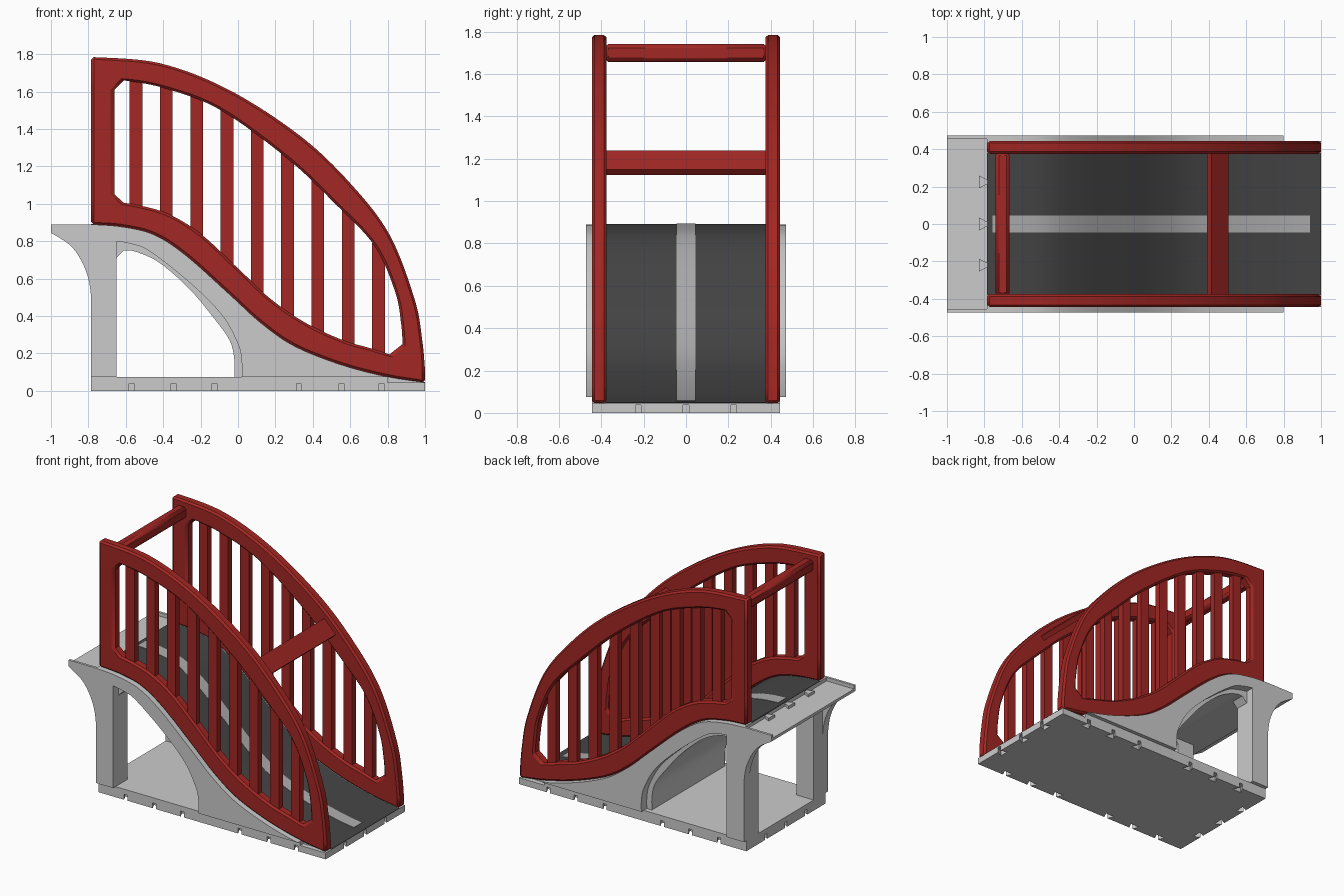
import bpy, bmesh, math

if "Cube" in bpy.data.objects:
    bpy.data.objects.remove(bpy.data.objects["Cube"])

def material(name, rgb):
    m = bpy.data.materials.new(name)
    m.diffuse_color = (*rgb, 1)
    m.use_nodes = True
    m.node_tree.nodes["Principled BSDF"].inputs["Base Color"].default_value = m.diffuse_color
    return m

RED = material("red", (0.36, 0.02, 0.017))
DARK = material("dark_grey", (0.06, 0.06, 0.06))
LIGHT = material("light_grey", (0.42, 0.42, 0.42))

def smooth(pts, steps=6):
    """Catmull-Rom curve through the points."""
    p = [pts[0]] + pts + [pts[-1]]
    out = []
    for i in range(1, len(p) - 2):
        for s in range(steps):
            t = s / steps
            a, b, c, d = p[i - 1:i + 3]
            out.append(tuple(0.5 * (2 * b[k] + (c[k] - a[k]) * t
                             + (2 * a[k] - 5 * b[k] + 4 * c[k] - d[k]) * t * t
                             + (3 * b[k] - a[k] - 3 * c[k] + d[k]) * t ** 3) for k in (0, 1)))
    return out + [pts[-1]]

def height(curve, x):
    for a, b in zip(curve, curve[1:]):
        if min(a[0], b[0]) <= x <= max(a[0], b[0]):
            return a[1] + (b[1] - a[1]) * (x - a[0]) / (b[0] - a[0])

def prism(name, outline, lo, hi, mat=None, axis="y", hole=None, bevel=0):
    """Extrude an outline (optionally with a matching hole loop) along an axis."""
    n = len(outline)
    pts = outline + (hole or [])
    m = len(pts)
    place = (lambda p, h: (p[0], h, p[1])) if axis == "y" else (lambda p, h: (p[0], p[1], h))
    verts = [place(p, h) for h in (lo, hi) for p in pts]
    nxt = lambda i: (i + 1) % n
    caps = [[i, nxt(i), nxt(i) + n, i + n] for i in range(n)] if hole else [list(range(n))]
    faces = caps + [[i + m for i in c] for c in caps]
    for s in range(0, m, n):
        faces += [[i + s, nxt(i) + s, nxt(i) + s + m, i + s + m] for i in range(n)]
    me = bpy.data.meshes.new(name)
    me.from_pydata(verts, [], faces)
    bm = bmesh.new()
    bm.from_mesh(me)
    bmesh.ops.recalc_face_normals(bm, faces=bm.faces)
    bm.to_mesh(me)
    bm.free()
    ob = bpy.data.objects.new(name, me)
    bpy.context.collection.objects.link(ob)
    if mat:
        me.materials.append(mat)
    if bevel:
        b = ob.modifiers.new("edge_chamfer", "BEVEL")
        b.width, b.segments, b.angle_limit = bevel, 1, math.radians(60)
    return ob

def pair(name, outline, lo, hi, **kw):
    prism(name + "_front", outline, -hi, -lo, **kw)
    prism(name + "_back", outline, lo, hi, **kw)

def rect(x0, x1, z0, z1):
    return [(x0, z0), (x1, z0), (x1, z1), (x0, z1)]

# Shared profile curves
ramp = smooth([(-.785, .89), (-.62, .877), (-.45, .835), (-.28, .725), (-.05, .52),
               (.12, .365), (.3, .24), (.55, .14), (.8, .075), (1, .045)], 8)
flare = smooth([(-.785, .5), (-.8, .6), (-.84, .7), (-.9, .78), (-1, .845)])
arch = smooth([(.02, .075), (.02, .15), (0, .25), (-.09, .41), (-.26, .58),
               (-.47, .745), (-.57, .785), (-.65, .8)])
vault = smooth([(-.02, .075), (-.02, .17), (-.045, .27), (-.13, .39), (-.26, .545),
                (-.42, .685), (-.55, .745), (-.61, .75)])
slab_top = [(-1, .865), (-.785, .865)]

# Base with dovetail notches along every side
base = []
ys = [-.225, 0, .225]
xs = [-.57, -.345, -.125, .325, .553, .768]
for (cx, cy), (dx, dy), spots in [((-.785, -.445), (1, 0), xs), ((1, -.445), (0, 1), ys),
                                  ((1, .445), (-1, 0), xs[::-1]), ((-.785, .445), (0, -1), ys[::-1])]:
    base.append((cx, cy))
    for s in spots:
        px, py = (s, cy) if dx else (cx, s)
        for along, inward in ((-.013, 0), (-.035, .045), (.035, .045), (.013, 0)):
            base.append((px + dx * along - dy * inward, py + dy * along + dx * inward))
prism("base_notched", base, 0, .038, axis="z")
prism("base_plate", rect(-.785, 1, -.445, .445), .038, .045, axis="z")
prism("base_floor", rect(-.785, .8, -.445, .445), .045, .075, axis="z")

# Side walls with arch opening, flared post and raised outer rim
upper = [p for p in ramp if p[0] < .805]
lower = arch + [(-.65, .075), (-.785, .075)] + flare
pair("side_wall", slab_top + upper + lower, .41, .455)
pair("side_wall_rim", [(-1, .89)] + upper + lower, .455, .472)

# Ramp body, and thicker inner posts with small gussets
prism("ramp_body", slab_top + ramp + [(1, .04), (-.02, .04)] + vault
      + [(-.87, .75)] + [p for p in flare if p[1] > .755], -.41, .41)
pair("inner_post", [(-.785, .075), (-.65, .075), (-.65, .71), (-.61, .75), (-.785, .75)], .31, .41)

# Road surface and centre stripe
def ribbon(name, x0, x1, half, lift, mat):
    c = [p for p in ramp if x0 <= p[0] <= x1]
    prism(name, [(x, z + lift) for x, z in c] + [(x, z - .004) for x, z in c[::-1]], -half, half, mat)

ribbon("ramp_surface", -.79, 1, .38, .003, DARK)
ribbon("centre_stripe", -.77, .96, .045, .006, LIGHT)

# Connector wedges on the landing
for i, y in enumerate((-.22, 0, .225)):
    prism(f"connector_{i + 1}", [(-.83, y - .035), (-.785, y - .012), (-.785, y + .012), (-.83, y + .035)],
          .86, .885, axis="z")

# Railing frames
top_out = smooth([(1, .11), (.985, .27), (.945, .487), (.81, .835), (.6, 1.11), (.33, 1.365),
                  (-.05, 1.61), (-.42, 1.752), (-.785, 1.785)], 8)
top_in = smooth([(.88, .25), (.872, .36), (.84, .53), (.73, .775), (.52, 1.0), (.26, 1.245),
                 (-.1, 1.505), (-.4, 1.62), (-.61, 1.66)], 8)
low_in = smooth([(-.61, 1.005), (-.52, .99), (-.37, .945), (-.2, .84), (0, .655), (.17, .495),
                 (.35, .37), (.55, .275), (.7, .23), (.81, .195)], 8)
pair("railing_frame", ramp + top_out + [(-.785, 1.61), (-.785, 1.05)], .375, .445, mat=RED,
     hole=low_in + top_in + [(-.66, 1.61), (-.66, 1.05)], bevel=.014)

# Railing bars
for i in range(9):
    x = -.545 + i * .162
    pair(f"railing_bar_{i + 1}", rect(x - .034, x + .034, height(low_in, x) - .05,
                                      height(top_in, x) + .05), .388, .432, mat=RED)

# Cross beams between the railings
prism("rear_cross_beam", rect(-.74, -.665, 1.657, 1.742), -.385, .385, RED, bevel=.018)
c = math.sqrt(.5)
prism("sloped_cross_beam", [(.447 + c * (u + v), 1.182 + c * (v - u)) for u, v in
                            rect(-.064, .064, -.018, .018)], -.385, .385, RED)

# Smooth the curved faces, keep edges sharp
for ob in bpy.context.collection.objects:
    ob.select_set(True)
    bpy.context.view_layer.objects.active = ob
bpy.ops.object.shade_smooth_by_angle(angle=math.radians(30))
